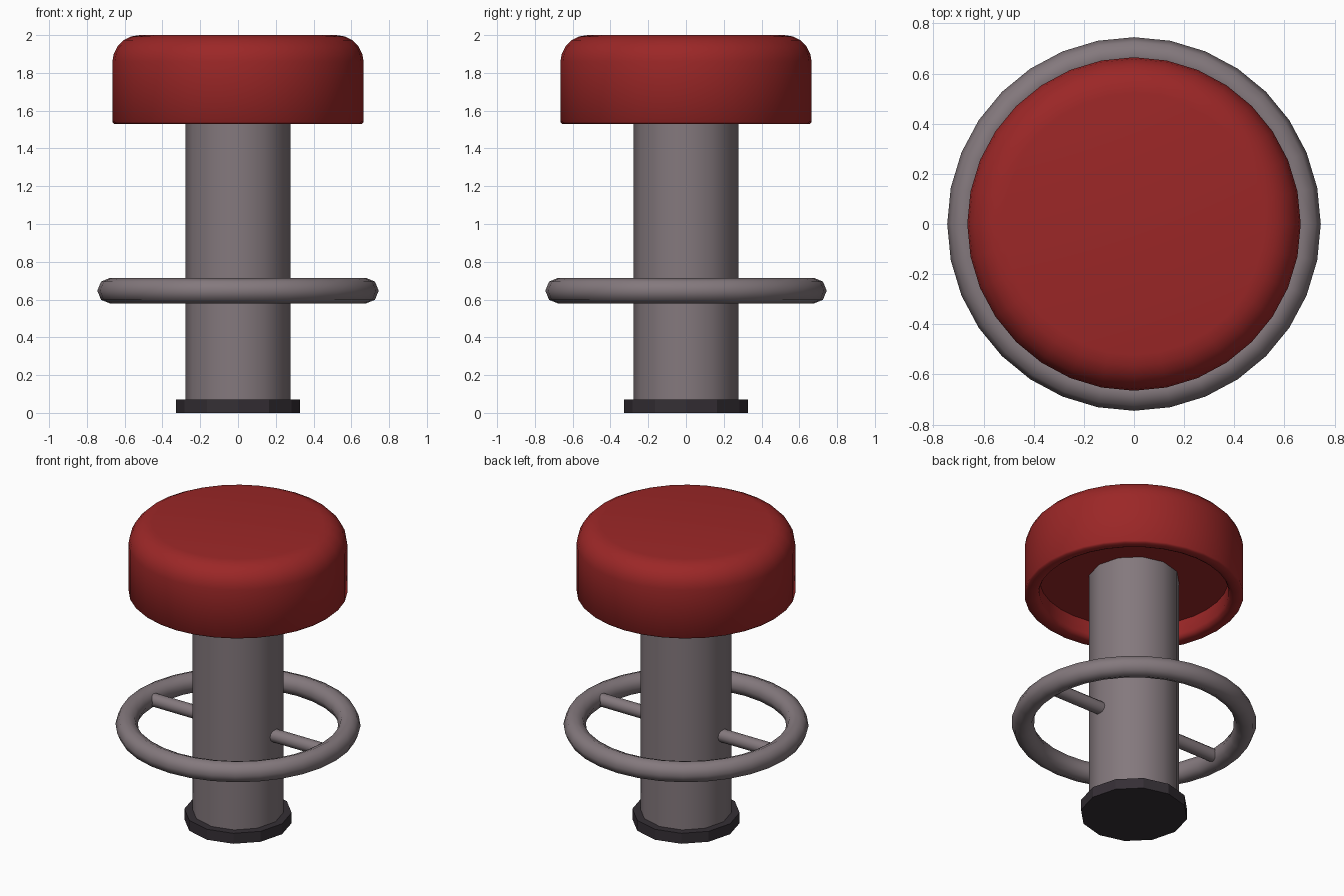
import bpy, bmesh, math
from mathutils import Vector

if "Cube" in bpy.data.objects:
    bpy.data.objects.remove(bpy.data.objects["Cube"])


def material(name, rgb):
    m = bpy.data.materials.new(name)
    m.diffuse_color = (*rgb, 1)
    m.use_nodes = True
    m.node_tree.nodes["Principled BSDF"].inputs["Base Color"].default_value = m.diffuse_color
    return m


RED = material("red_vinyl", (0.33, 0.02, 0.02))
METAL = material("metal", (0.23, 0.19, 0.205))
DARK = material("dark_rubber", (0.035, 0.028, 0.035))


def finish(obj, name, mat, angle=40):
    obj.name = name
    obj.data.materials.append(mat)
    bpy.ops.object.select_all(action='DESELECT')
    obj.select_set(True)
    bpy.context.view_layer.objects.active = obj
    bpy.ops.object.shade_smooth_by_angle(angle=math.radians(angle))
    return obj


def lathe(name, profile, sides, mat, angle=40):
    """Spin an (r, z) profile that starts and ends on the axis."""
    bm = bmesh.new()
    verts = [bm.verts.new((r, 0, z)) for r, z in profile]
    edges = [bm.edges.new(p) for p in zip(verts, verts[1:])]
    bmesh.ops.spin(bm, geom=verts + edges, cent=(0, 0, 0), axis=(0, 0, 1),
                   angle=math.tau, steps=sides, use_merge=True)
    bmesh.ops.remove_doubles(bm, verts=bm.verts, dist=1e-4)
    bmesh.ops.recalc_face_normals(bm, faces=bm.faces)
    me = bpy.data.meshes.new(name)
    bm.to_mesh(me)
    bm.free()
    obj = bpy.data.objects.new(name, me)
    bpy.context.collection.objects.link(obj)
    return finish(obj, name, mat, angle)


# Padded seat: rounded top edge, hollow underside with a rolled rim
lathe("seat", [(0, 2.0), (0.52, 2.0), (0.565, 1.993), (0.605, 1.973),
               (0.638, 1.94), (0.658, 1.9), (0.665, 1.86), (0.665, 1.54),
               (0.655, 1.53), (0.605, 1.53), (0.585, 1.54), (0.575, 1.56),
               (0.575, 1.65), (0, 1.65)], 32, RED, 50)

# Twelve-sided post and foot
lathe("post", [(0, 0.06), (0.278, 0.06), (0.278, 1.66), (0, 1.66)], 12, METAL)
lathe("foot", [(0, 0), (0.327, 0), (0.327, 0.07), (0, 0.07)], 12, DARK, 25)

# Foot ring
bpy.ops.mesh.primitive_torus_add(major_segments=32, minor_segments=8,
                                 major_radius=0.677, minor_radius=0.068,
                                 location=(0, 0, 0.647))
finish(bpy.context.object, "foot_ring", METAL, 60)

# Two bars joining the ring to the post
for side, label in ((-1, "left"), (1, "right")):
    bpy.ops.mesh.primitive_cylinder_add(vertices=12, radius=0.042, depth=0.42,
                                        location=(side * 0.45, 0, 0.647),
                                        rotation=(0, math.pi / 2, 0))
    finish(bpy.context.object, f"{label}_ring_bar", METAL)
